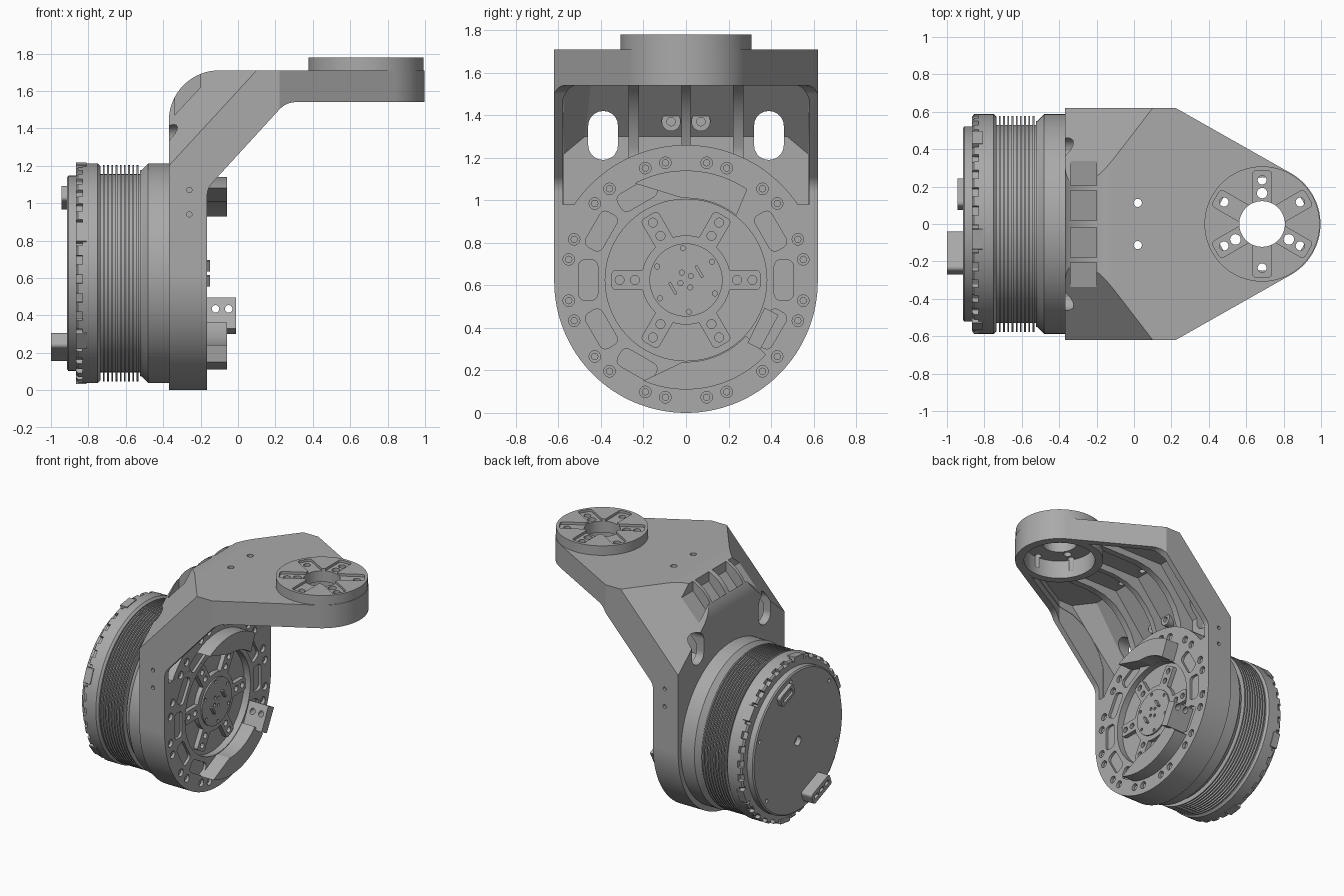
import bpy, bmesh
from math import cos, sin, radians, pi
from mathutils import Vector

if "Cube" in bpy.data.objects:
    bpy.data.objects.remove(bpy.data.objects["Cube"])

GREY = (0.40, 0.40, 0.40, 1)
mat = bpy.data.materials.new("machined grey")
mat.use_nodes = True
mat.diffuse_color = GREY
mat.node_tree.nodes["Principled BSDF"].inputs["Base Color"].default_value = GREY

AXIS_Z = 0.625   # height of the motor axis
BOSS_X = 0.685   # centre of the round mount on the arm
PLACE = {'x': lambda u, v, t: (t, u, v),
         'y': lambda u, v, t: (u, t, v),
         'z': lambda u, v, t: (u, v, t)}


def arc(cu, cv, r, a0, a1, n=32):
    steps = [radians(a0 + (a1 - a0) * i / n) for i in range(n + 1)]
    return [(cu + r * cos(a), cv + r * sin(a)) for a in steps]


def circle(cu, cv, r, n=64):
    return arc(cu, cv, r, 0, 360, n)[:-1]


def polar(r, deg, cu=0, cv=AXIS_Z):
    return cu + r * cos(radians(deg)), cv + r * sin(radians(deg))


def bar(centre, deg, length, width, r=0.015):
    """Rounded rectangle with its long side at the given angle."""
    c, s = cos(radians(deg)), sin(radians(deg))
    pts = []
    for k, (a, b) in enumerate([(1, 1), (-1, 1), (-1, -1), (1, -1)]):
        pts += arc(a * (length / 2 - r), b * (width / 2 - r), r, 90 * k, 90 * k + 90, 5)
    return [(centre[0] + u * c - v * s, centre[1] + u * s + v * c) for u, v in pts]


def prism(bm, pts, axis, a, b):
    lo, hi = [[bm.verts.new(PLACE[axis](u, v, t)) for u, v in pts] for t in (a, b)]
    bm.faces.new(lo)
    bm.faces.new(hi)
    for i in range(len(pts)):
        j = (i + 1) % len(pts)
        bm.faces.new((lo[i], lo[j], hi[j], hi[i]))


def prisms(outlines, axis, a, b):
    bm = bmesh.new()
    for pts in outlines:
        prism(bm, pts, axis, a, b)
    return bm


def lathe(profile, n=128):
    """Revolve (x, radius) points about the motor axis."""
    bm = bmesh.new()
    rings = [[bm.verts.new((x, y, z)) for y, z in circle(0, AXIS_Z, r, n)] for x, r in profile]
    for p, q in zip(rings, rings[1:]):
        for i in range(n):
            j = (i + 1) % n
            bm.faces.new((p[i], p[j], q[j], q[i]))
    bm.faces.new(rings[0])
    bm.faces.new(rings[-1])
    return bm


def make(name, bm):
    bmesh.ops.recalc_face_normals(bm, faces=bm.faces[:])
    mesh = bpy.data.meshes.new(name)
    bm.to_mesh(mesh)
    bm.free()
    ob = bpy.data.objects.new(name, mesh)
    bpy.context.collection.objects.link(ob)
    mesh.materials.append(mat)
    return ob


def combine(ob, bm, op='DIFFERENCE'):
    tool = make("cutter", bm)
    mod = ob.modifiers.new("bool", 'BOOLEAN')
    mod.object, mod.operation, mod.solver = tool, op, 'EXACT'
    dg = bpy.context.evaluated_depsgraph_get()
    mesh = bpy.data.meshes.new_from_object(ob.evaluated_get(dg))
    ob.modifiers.clear()
    ob.data = mesh
    bpy.data.objects.remove(tool)


def smooth(ob):
    bpy.ops.object.select_all(action='DESELECT')
    ob.select_set(True)
    bpy.context.view_layer.objects.active = ob
    bpy.ops.object.shade_smooth_by_angle(angle=radians(28))
    ob.modifiers.new("normals", 'WEIGHTED_NORMAL').keep_sharp = True


def arm_mass(profile, spans, inset):
    """Side profile clipped by the tapered plan and the two corner chamfers."""
    bm = bmesh.new()
    for a, b in spans:
        prism(bm, profile, 'y', a, b)
    ob = make("arm_mass", bm)
    x, y = -0.095 - inset * 0.5, 0.8 - inset * 0.866
    plan = [(-0.6, y), (x, y)] + arc(BOSS_X, 0, 0.312 - inset, 60, -60) + [(x, -y), (-0.6, -y)]
    combine(ob, prisms([plan], 'z', -0.5, 2.5), 'INTERSECT')
    bm = bmesh.new()
    bm.from_mesh(ob.data)
    bpy.data.objects.remove(ob)
    for s in (1, -1):
        n = Vector((-0.64, 0.493 * s, 0.589)).normalized()
        bmesh.ops.bisect_plane(bm, geom=bm.verts[:] + bm.edges[:] + bm.faces[:],
                               plane_co=Vector((0.1, 0.62 * s, 1.71)) - n * inset,
                               plane_no=n, clear_outer=True)
        bmesh.ops.holes_fill(bm, edges=[e for e in bm.edges if e.is_boundary], sides=0)
    return bm


# Bracket: bent side profile with a round lower end
outer = ([(-0.37, -0.1)] + arc(-0.1, 1.44, 0.27, 180, 90, 20)
         + [(1.2, 1.71), (1.2, 1.54)] + arc(0.31, 1.42, 0.12, 90, 138, 8)
         + arc(-0.065, 1.04, 0.1, 138, 180, 6) + [(-0.165, -0.1)])
bracket = make("bracket", arm_mass(outer, [(-0.7, 0.7)], 0))
u_shape = arc(0, 0.62, 0.62, 180, 360, 64) + [(0.62, 2), (-0.62, 2)]
combine(bracket, prisms([u_shape], 'x', -0.8, 1.4), 'INTERSECT')

# Hollow underside with curved ribs
rib_line = [(-0.2, 0.98), (-0.2, 1.25), (-0.16, 1.36), (-0.1, 1.45), (-0.02, 1.53),
            (0.08, 1.58), (0.2, 1.6), (1.2, 1.6), (1.2, 0.98)]
combine(bracket, arm_mass(rib_line, [(-0.578, 0.578)], 0.047))
pocket = [(-0.31, 0.98), (-0.31, 1.3), (-0.02, 1.65), (1.2, 1.65), (1.2, 0.98)]
combine(bracket, arm_mass(pocket, [(-0.575, -0.27), (-0.22, -0.02), (0.02, 0.22), (0.27, 0.575)], 0.05))

# Flange shoulder, inner lugs and round mount added to the bracket
combine(bracket, prisms([arc(0, AXIS_Z, 0.635, 18, 162, 64)], 'x', -0.36, -0.166), 'UNION')
combine(bracket, prisms([circle(s * 0.07, 1.37, 0.045, 24) for s in (1, -1)], 'x', -0.345, -0.23), 'UNION')
combine(bracket, prisms([circle(BOSS_X, 0, 0.308, 96)], 'z', 1.541, 1.78), 'UNION')
combine(bracket, prisms([circle(BOSS_X, 0, 0.25)], 'z', 1.3, 1.68))

# Star recess, centre bore and screw holes in the mount
for k in range(6):
    arm = bar(polar(0.19, 30 + 60 * k, BOSS_X, 0), 30 + 60 * k, 0.19, 0.1, 0.02)
    combine(bracket, prisms([arm], 'z', 1.762, 1.9))
holes = [circle(*polar(0.235, 30 + 60 * k, BOSS_X, 0), 0.024, 20) for k in range(6)]
holes += [circle(*polar(0.165, 90 + 120 * k, BOSS_X, 0), 0.028, 20) for k in range(3)]
combine(bracket, prisms(holes + [circle(BOSS_X, 0, 0.122)], 'z', 1.6, 1.9))

# Scoops on the bend, oval windows and small holes
scoop = [(-0.34, 1.9), (-0.34, 1.47), (-0.2, 1.62), (-0.2, 1.9)]
bm = bmesh.new()
for a, b in [(0.02, 0.18), (0.205, 0.375)]:
    prism(bm, scoop, 'y', a, b)
    prism(bm, scoop, 'y', -b, -a)
combine(bracket, bm)
combine(bracket, prisms([bar((s * 0.39, 1.305), 90, 0.23, 0.14, 0.069) for s in (1, -1)], 'x', -0.6, 0))
combine(bracket, prisms([circle(s * 0.07, 1.37, 0.02, 16) for s in (1, -1)], 'x', -0.3, -0.1))
combine(bracket, prisms([circle(0.02, s * 0.113, 0.022, 20) for s in (1, -1)], 'z', 1.6, 1.9))
for a, b in [(-0.8, -0.6), (0.6, 0.8)]:
    combine(bracket, prisms([circle(-0.26, z, 0.014, 16) for z in (0.94, 1.07)], 'y', a, b))

# Flange face: output recess, shallow pads, ring of paired screw holes
combine(bracket, prisms([circle(0, AXIS_Z, 0.38, 96)], 'x', -0.215, 0))
pads = [bar(polar(0.46, a), a + 90, 0.19, 0.09, 0.03) for a in range(0, 360, 30) if a not in (60, 90, 270, 300)]
combine(bracket, prisms(pads, 'x', -0.185, 0))
screws = [polar(0.56, 15 + 30 * k + d) for k in range(12) for d in (-5, 5)]
combine(bracket, prisms([circle(y, z, 0.027, 20) for y, z in screws], 'x', -0.2, 0))
smooth(bracket)
smooth(make("flange_screws", prisms([circle(y, z, 0.017, 12) for y, z in screws], 'x', -0.21, -0.18)))

# Output hub with six spokes
bm = prisms([circle(0, AXIS_Z, 0.21)], 'x', -0.22, -0.183)
hub = make("output_hub", bm)
for k in range(6):
    combine(hub, prisms([bar(polar(0.25, 60 * k), 60 * k, 0.2, 0.095, 0.02)], 'x', -0.221, -0.183), 'UNION')
spoke_holes = [circle(*polar(r, 60 * k), 0.021, 20) for k in range(6) for r in (0.24, 0.312)]
combine(hub, prisms(spoke_holes, 'x', -0.207, 0))
smooth(hub)
cover = make("hub_cover", prisms([circle(0, AXIS_Z, 0.172)], 'x', -0.2, -0.172))
dots = [circle(*polar(r, a), 0.012, 12) for r, a in [(0.03, 40), (0.03, 210), (0.04, 120), (0.04, 300)]]
dots += [circle(*polar(0.15, 35 + 60 * k), 0.012, 12) for k in range(6)]
combine(cover, prisms(dots, 'x', -0.185, 0))
smooth(cover)
make("hub_connectors", prisms([bar((s * 0.062, AXIS_Z + s * 0.04), -60, 0.065, 0.014, 0.004)
                               for s in (1, -1)], 'x', -0.18, -0.15))

# Curved guards on the flange face
upper = arc(0, AXIS_Z, 0.515, 118, 56) + arc(0, AXIS_Z, 0.385, 52, 92)
smooth(make("upper_guard", prisms([upper], 'x', -0.19, -0.06)))
lower = arc(0, AXIS_Z, 0.515, 247, 317) + arc(0, AXIS_Z, 0.385, 317, 268)
smooth(make("lower_guard", prisms([lower], 'x', -0.19, -0.06)))
tab = make("guard_tab", prisms([[(0.29, 0.33), (0.37, 0.495), (0.435, 0.46), (0.35, 0.3)]], 'x', -0.18, -0.01))
combine(tab, prisms([circle(x, 0.435, 0.02, 20) for x in (-0.12, -0.05)], 'y', 0.2, 0.6))
smooth(tab)

# Motor housing with cooling fins
profile = [(-0.865, 0.55), (-0.865, 0.575), (-0.855, 0.587), (-0.75, 0.587), (-0.735, 0.572), (-0.735, 0.53)]
for i in range(9):
    x = -0.722 + i * 0.0225
    profile += [(x, 0.53), (x, 0.578), (x + 0.009, 0.578), (x + 0.009, 0.53)]
profile += [(-0.525, 0.53), (-0.525, 0.55), (-0.515, 0.552), (-0.48, 0.587), (-0.36, 0.587)]
housing = make("motor_housing", lathe(profile))
notches = [bar(polar(0.59, a), a, 0.06, 0.05, 0.005) for a in range(3, 360, 10)]
combine(housing, prisms(notches, 'x', -0.9, -0.832))
smooth(housing)
clips = [bar(polar(0.575, 38 + 60 * k), 38 + 60 * k, 0.034, 0.11, 0.005) for k in range(6)]
make("rim_clips", prisms(clips, 'x', -0.867, -0.81))

# Rear cap with centre hole, screws and connectors
cap = make("rear_cap", lathe([(-0.915, 0.512), (-0.907, 0.522), (-0.85, 0.522)]))
cap_holes = [circle(*polar(0.475, 20 + 60 * k), 0.014, 12) for k in range(6)]
combine(cap, prisms(cap_holes + [circle(0, AXIS_Z, 0.035, 32)], 'x', -1, -0.88))
smooth(cap)
port_angle = 248.5
plug = make("rear_plug", prisms([bar((-0.155, 0.23), port_angle + 90, 0.225, 0.085, 0.02)], 'x', -1, -0.9))
slots = [bar((-0.155 + d, 0.23 - d * 0.39), port_angle + 90, 0.045, 0.025, 0.005) for d in (-0.06, 0, 0.06)]
combine(plug, prisms(slots, 'x', -1.1, -0.98))
smooth(plug)
port = make("rear_port", prisms([bar((0.16, 1.028), port_angle + 90, 0.16, 0.085, 0.02)], 'x', -0.945, -0.9))
combine(port, prisms([bar((0.16, 1.028), port_angle + 90, 0.11, 0.045, 0.01)], 'x', -1, -0.93))
smooth(port)
